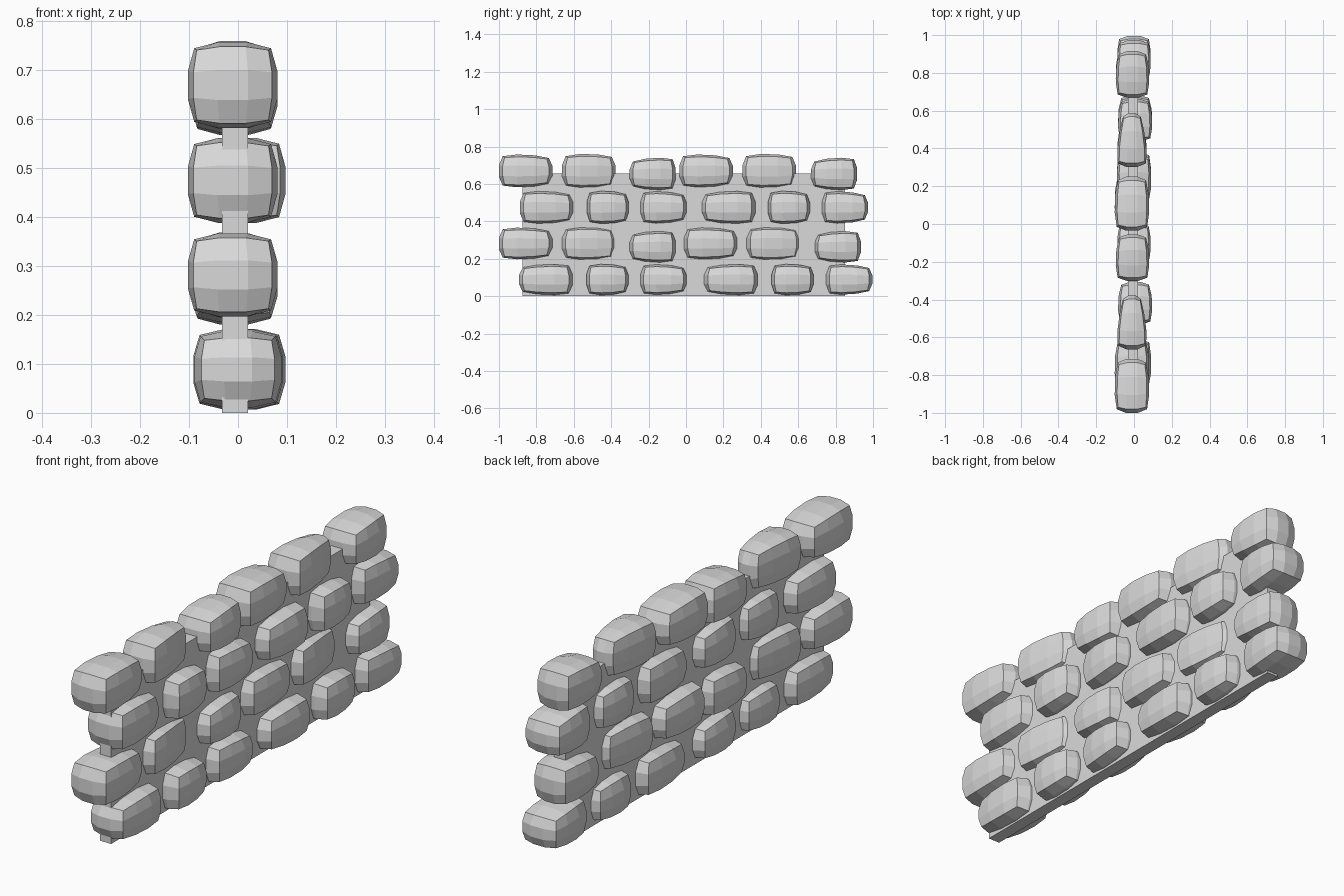
import bpy
import bmesh
from mathutils import Vector

default = bpy.data.objects.get("Cube")
if default:
    bpy.data.objects.remove(default, do_unlink=True)

grey = bpy.data.materials.new("stone grey")
grey.use_nodes = True
grey.diffuse_color = (0.7, 0.7, 0.7, 1)
grey.node_tree.nodes["Principled BSDF"].inputs["Base Color"].default_value = grey.diffuse_color


def add_object(name, bm, location):
    bmesh.ops.recalc_face_normals(bm, faces=bm.faces)
    mesh = bpy.data.meshes.new(name)
    bm.to_mesh(mesh)
    bm.free()
    mesh.materials.append(grey)
    obj = bpy.data.objects.new(name, mesh)
    obj.location = location
    bpy.context.collection.objects.link(obj)
    return obj


# Stone kinds: length, half width, sideways offset, narrowing and lowering towards the back
KINDS = {
    "long": dict(length=0.287, half_width=0.094, offset=-0.011, narrow=0.08, lower=0.14),
    "wedge": dict(length=0.287, half_width=0.09, offset=-0.011, narrow=0.42, lower=0.06),
    "stubby": dict(length=0.247, half_width=0.092, offset=-0.008, narrow=0.1, lower=-0.18),
    "small": dict(length=0.224, half_width=0.094, offset=0.006, narrow=0.1, lower=0.12),
}
ROUNDNESS = 4.6


def taper(amount, along):
    """Scale at a place along the stone; a negative amount shrinks the front end."""
    return 1 - abs(amount) * (along if amount > 0 else 1 - along)


def add_stone(name, kind, flipped, y, z, height):
    """Rounded block: a gridded cube pushed onto a squarish ellipsoid, then tapered."""
    k = KINDS[kind]
    bm = bmesh.new()
    bmesh.ops.create_cube(bm, size=2)
    bmesh.ops.subdivide_edges(bm, edges=bm.edges[:], cuts=2, use_grid_fill=True)
    turn = -1 if flipped else 1
    for v in bm.verts:
        p = v.co / sum(abs(c) ** ROUNDNESS for c in v.co) ** (1 / ROUNDNESS)
        along = (p.y + 1) / 2
        v.co = Vector((
            turn * p.x * k["half_width"] * taper(k["narrow"], along),
            turn * p.y * k["length"] / 2,
            p.z * height / 2 * taper(k["lower"], along),
        ))
    add_object(name, bm, (0 if flipped else k["offset"], y, z))


# Thin mortar wall behind the stones
bm = bmesh.new()
bmesh.ops.create_cube(bm, size=1)
bmesh.ops.scale(bm, verts=bm.verts, vec=(0.053, 1.725, 0.655))
add_object("mortar_wall", bm, (-0.006, -0.012, 0.3275))

# Courses from the bottom up; a minus sign marks a stone turned end for end
OUTER = ["long", "wedge", "stubby"] * 2
INNER_LOW = ["-long", "small", "-stubby", "-long", "small", "-stubby"]
INNER_HIGH = ["long", "small", "-stubby", "-long", "small", "-stubby"]
COURSES = [
    (0.089, 0.172, 0, INNER_LOW, [-0.75, -0.42, -0.12, 0.24, 0.57, 0.873]),
    (0.282, 0.178, -0.018, OUTER, [-0.857, -0.52, -0.178, 0.132, 0.467, 0.812]),
    (0.475, 0.182, 0, INNER_HIGH, [-0.745, -0.418, -0.12, 0.228, 0.55, 0.85]),
    (0.67, 0.184, -0.016, OUTER, [-0.857, -0.52, -0.178, 0.108, 0.445, 0.792]),
]
for row, (z, height, sink, kinds, centres) in enumerate(COURSES, 1):
    for i, (kind, y) in enumerate(zip(kinds, centres), 1):
        base = kind.lstrip("-")
        lift = sink if base == "stubby" else 0
        add_stone(f"stone_row{row}_{i}", base, kind != base, y, z + lift, height)
